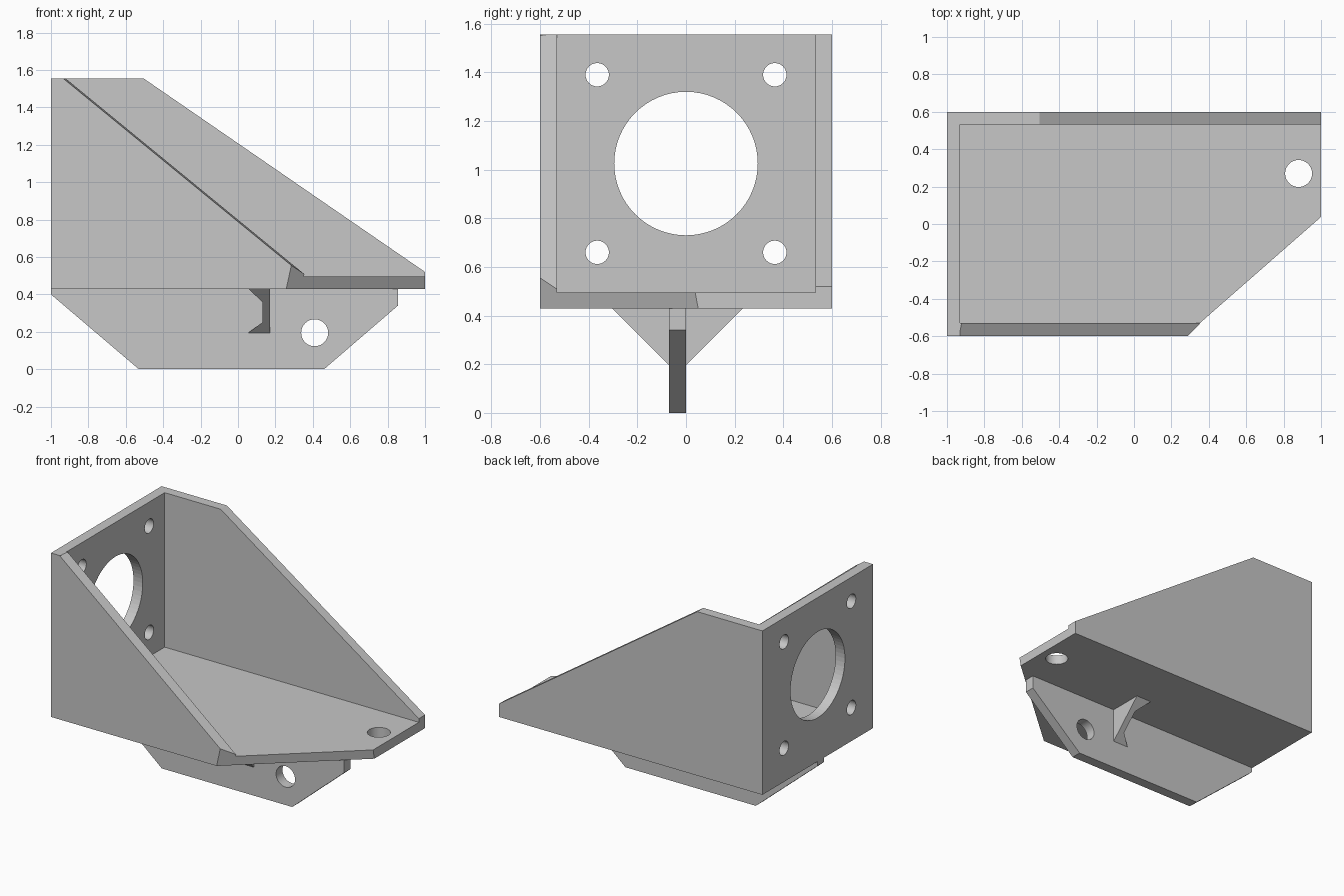
import bpy
import bmesh
from math import cos, sin, tau
from mathutils import Vector

old = bpy.data.objects.get("Cube")
if old:
    bpy.data.objects.remove(old, do_unlink=True)

grey = bpy.data.materials.new("plain grey")
grey.use_nodes = True
colour = (0.57, 0.57, 0.57, 1)
grey.diffuse_color = colour
grey.node_tree.nodes["Principled BSDF"].inputs["Base Color"].default_value = colour


def place(axis, u, v, w):
    """Point with in-plane coordinates u, v and position w along the axis."""
    return {"x": (w, u, v), "y": (u, w, v), "z": (u, v, w)}[axis]


def prism(name, axis, outline, lo, hi, cuts=(), keep=None):
    """Extrude an outline along an axis, then slice it by three-point planes."""
    bm = bmesh.new()
    face = bm.faces.new([bm.verts.new(place(axis, u, v, lo)) for u, v in outline])
    ext = bmesh.ops.extrude_face_region(bm, geom=[face])
    shift = Vector(place(axis, 0, 0, hi - lo))
    bmesh.ops.translate(bm, vec=shift,
                        verts=[g for g in ext["geom"] if isinstance(g, bmesh.types.BMVert)])
    for cut in cuts:
        a, b, c = map(Vector, cut)
        normal = (b - a).cross(c - a).normalized()
        if normal.dot(Vector(keep) - a) > 0:
            normal.negate()
        res = bmesh.ops.bisect_plane(bm, geom=bm.verts[:] + bm.edges[:] + bm.faces[:],
                                     plane_co=a, plane_no=normal, clear_outer=True)
        rim = [g for g in res["geom_cut"] if isinstance(g, bmesh.types.BMEdge)]
        bmesh.ops.edgeloop_fill(bm, edges=rim)
    bmesh.ops.recalc_face_normals(bm, faces=bm.faces[:])
    mesh = bpy.data.meshes.new(name)
    bm.to_mesh(mesh)
    bm.free()
    mesh.materials.append(grey)
    obj = bpy.data.objects.new(name, mesh)
    bpy.context.collection.objects.link(obj)
    return obj


def combine(target, other, operation):
    """Apply a boolean with another object and remove that object."""
    mod = target.modifiers.new(operation.lower(), "BOOLEAN")
    mod.operation, mod.object, mod.solver = operation, other, "EXACT"
    bpy.context.view_layer.objects.active = target
    bpy.ops.object.modifier_apply(modifier=mod.name)
    bpy.data.objects.remove(other, do_unlink=True)


def drill(target, axis, u, v, radius, lo, hi):
    ring = [(u + radius * cos(tau * i / 64), v + radius * sin(tau * i / 64)) for i in range(64)]
    cutter = prism("hole_cutter", axis, ring, lo, hi)
    cutter.hide_render = True
    combine(target, cutter, "DIFFERENCE")


def rect(u0, u1, v0, v1):
    return [(u0, v0), (u1, v0), (u1, v1), (u0, v1)]


BOTTOM, FLOOR, TOP = 0.43, 0.495, 1.555
corner_cut = ((0.258, -0.6, BOTTOM), (1, 0.05, BOTTOM), (0.285, -0.6, 0.555))
slope_cut = ((-0.935, -0.6, TOP), (-0.922, -0.53, TOP), (0.285, -0.6, 0.555))
inside = (-0.95, -0.56, 0.45)

# Bracket: floor, motor plate and two side walls fused into one body
bracket = prism("bracket_body", "z", rect(-1, 1, -0.6, 0.6), BOTTOM, FLOOR,
                [corner_cut], inside)
drill(bracket, "z", 0.88, 0.27, 0.072, 0.3, 0.7)

back_plate = prism("back_plate", "x", rect(-0.6, 0.6, BOTTOM, TOP), -1, -0.93)
drill(back_plate, "x", 0, 1.025, 0.295, -1.2, -0.8)
for y in (-0.365, 0.365):
    for z in (0.66, 1.39):
        drill(back_plate, "x", y, z, 0.048, -1.2, -0.8)

tall_wall = prism("tall_wall", "y", [(-1, BOTTOM), (1, BOTTOM), (1, 0.52), (-0.505, TOP),
                                     (-1, TOP)], 0.533, 0.6)
short_wall = prism("short_wall", "y", rect(-1, 1, BOTTOM, TOP), -0.6, -0.53,
                   [slope_cut, corner_cut], inside)
for part in (back_plate, tall_wall, short_wall):
    combine(bracket, part, "UNION")

# Mounting fin under the floor
fin = prism("mounting_fin", "y", [(-1, BOTTOM), (-1, 0.4), (-0.53, 0), (0.46, 0),
                                  (0.855, 0.34), (0.855, BOTTOM)], -0.07, 0)
drill(fin, "y", 0.41, 0.195, 0.072, -0.3, 0.3)

# Notched gusset crossing the fin, sloped on both sides
slopes = [((0, y, 0.195), (1, y, 0.195), (0, y + s * 0.235, BOTTOM))
          for y, s in ((0, 1), (-0.07, -1))]
prism("fin_gusset", "y", [(0.055, BOTTOM), (0.13, 0.36), (0.13, 0.25), (0.055, 0.195),
                          (0.172, 0.195), (0.172, BOTTOM)], -0.4, 0.4,
      slopes, (0.15, -0.035, 0.4))
